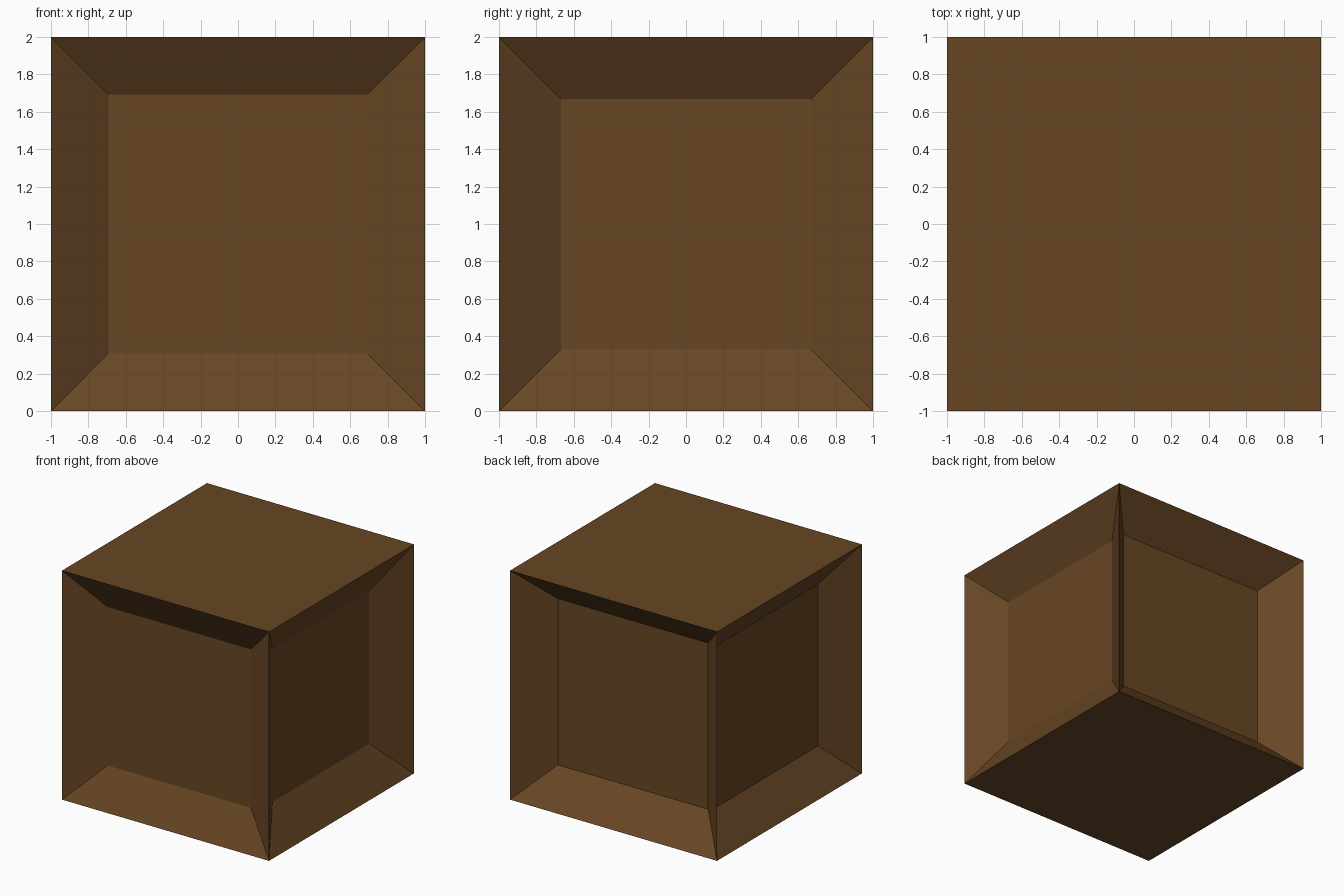
import bpy, bmesh
from mathutils import Matrix, Vector

if "Cube" in bpy.data.objects:
    bpy.data.objects.remove(bpy.data.objects["Cube"])

# Single brown wood colour
wood = bpy.data.materials.new("brown_wood")
wood.diffuse_color = (0.136, 0.061, 0.0176, 1.0)
wood.use_nodes = True
wood.node_tree.nodes["Principled BSDF"].inputs["Base Color"].default_value = wood.diffuse_color

# Side direction, border width, recess depth
PANELS = [
    ((0, -1, 0), 0.308, 0.19),   # front
    ((1, 0, 0), 0.333, 0.20),    # right
    ((0, 1, 0), 0.274, 0.27),    # back
    ((-1, 0, 0), 0.294, 0.22),   # left
]

# Cube standing on the floor
bm = bmesh.new()
bmesh.ops.create_cube(bm, size=2.0, matrix=Matrix.Translation((0, 0, 1)))
bm.normal_update()

# Sunken panel with sloping borders on each side
for direction, border, depth in PANELS:
    d = Vector(direction)
    face = max(bm.faces, key=lambda f: f.normal.dot(d) * 10 + f.calc_area())
    bmesh.ops.inset_individual(bm, faces=[face], thickness=border,
                               depth=0.0, use_even_offset=True)
    bmesh.ops.translate(bm, verts=face.verts[:], vec=-d * depth)
    bm.normal_update()

mesh = bpy.data.meshes.new("crate")
bm.to_mesh(mesh)
bm.free()
mesh.materials.append(wood)
crate = bpy.data.objects.new("crate", mesh)
bpy.context.collection.objects.link(crate)
